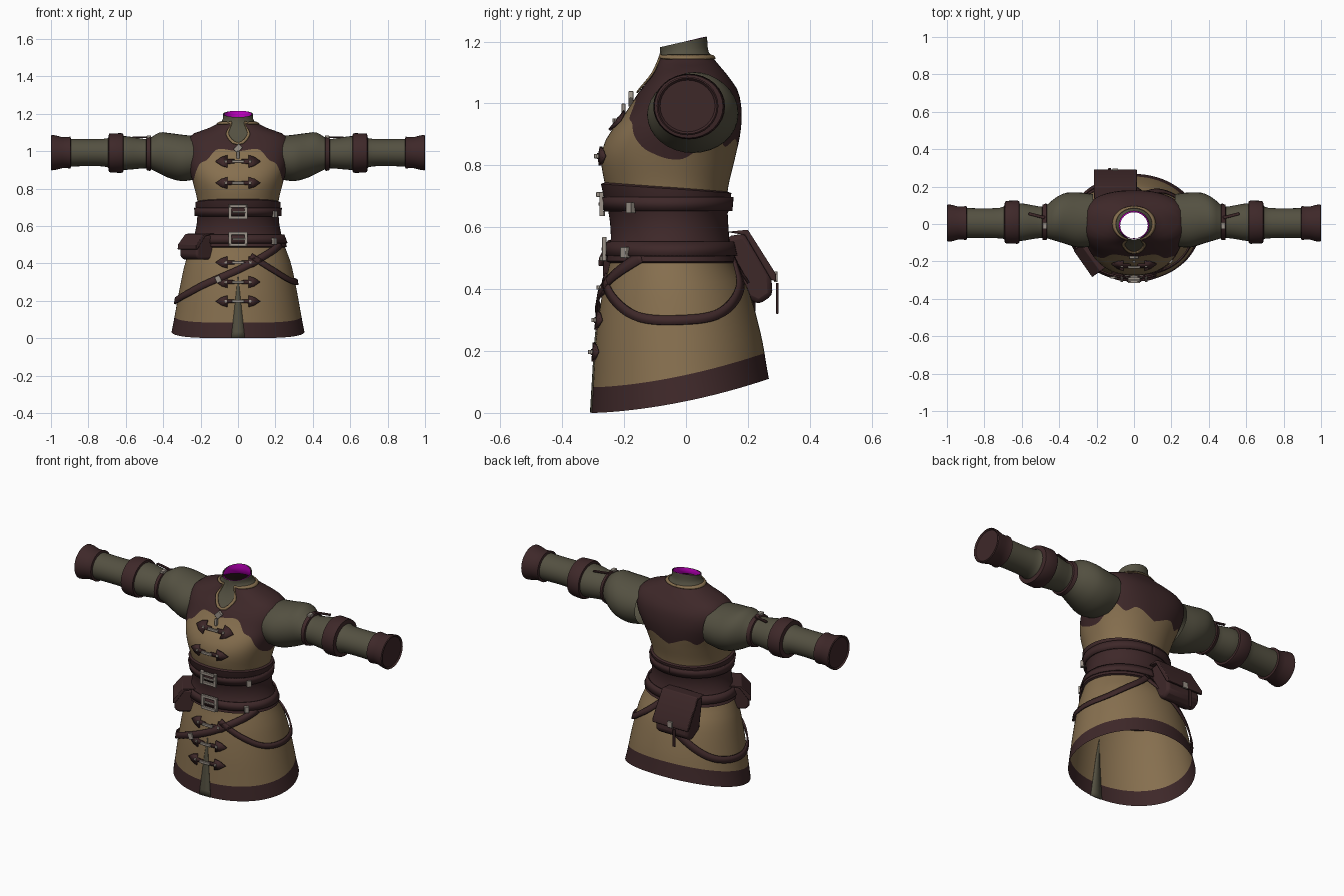
import bpy, bmesh, math
from mathutils import Vector, Matrix

if "Cube" in bpy.data.objects:
    bpy.data.objects.remove(bpy.data.objects["Cube"])


def material(name, rgb):
    m = bpy.data.materials.new(name)
    m.use_nodes = True
    m.diffuse_color = (*rgb, 1)
    m.node_tree.nodes["Principled BSDF"].inputs["Base Color"].default_value = (*rgb, 1)
    return m


LEATHER = material("dark leather", (0.048, 0.021, 0.022))
TAN = material("tan cloth", (0.24, 0.16, 0.078))
GREEN = material("olive cloth", (0.088, 0.081, 0.053))
SILVER = material("dull silver", (0.33, 0.29, 0.25))
LINING = material("magenta lining", (0.6, 0.0, 0.6))


def interp(table, t):
    """Smooth interpolation of table rows keyed by their first value."""
    t = min(max(t, table[0][0]), table[-1][0])
    i = max(k for k in range(len(table) - 1) if table[k][0] <= t)
    a, b = table[i], table[i + 1]
    p, n = table[max(i - 1, 0)], table[min(i + 2, len(table) - 1)]
    h = b[0] - a[0]
    u = (t - a[0]) / h
    out = []
    for k in range(1, len(a)):
        m0 = (b[k] - p[k]) / (b[0] - p[0]) * h
        m1 = (n[k] - a[k]) / (n[0] - a[0]) * h
        out.append((2*u**3 - 3*u*u + 1) * a[k] + (u**3 - 2*u*u + u) * m0
                   + (3*u*u - 2*u**3) * b[k] + (u**3 - u*u) * m1)
    return out


# Torso sections: height, half width, front y, back y, roundness
BODY = [(0, .362, -.306, .30, 1), (.1, .342, -.3, .27, 1), (.25, .315, -.29, .243, 1),
        (.4, .283, -.268, .2, 1), (.49, .25, -.245, .15, 1), (.6, .213, -.235, .128, 1),
        (.72, .215, -.258, .135, .95), (.83, .24, -.275, .16, .9), (.9, .26, -.25, .175, .85),
        (.97, .275, -.195, .18, .8), (1.04, .28, -.15, .168, .8), (1.09, .245, -.11, .135, .8),
        (1.12, .165, -.095, .11, .9), (1.15, .1, -.085, .085, 1), (1.17, .082, -.082, .072, 1),
        (1.22, .08, -.09, .068, 1)]
# Sleeve sections: x, centre z, half height, centre y, half depth
SLEEVE = [(.22, .965, .115, .02, .14), (.3, .964, .124, .022, .147), (.37, .977, .12, .03, .135),
          (.42, .99, .11, .025, .115), (.48, .987, .08, .01, .085), (.54, .988, .083, .01, .09),
          (.6, .99, .09, .01, .1), (.68, .99, .086, .01, .095), (.71, .992, .074, .005, .082),
          (.9, .992, .074, .005, .08), (1, .992, .08, .005, .085)]
# Lower edge of the yoke: angle from the front, height
YOKE = [(0, 1.0), (18, 1.01), (32, .955), (45, .935), (60, .885), (75, .845), (100, .82),
        (128, .895), (142, .86), (158, .885), (180, .84)]


def power(v, e):
    return math.copysign(abs(v) ** e, v)


def body(th, z, off=0):
    w, yf, yb, e = interp(BODY, z)
    s, c = math.sin(th), math.cos(th)
    return Vector((w * power(s, e) + off * s,
                   (yf + yb) / 2 - (yb - yf) / 2 * power(c, e) - off * c, z))


def front(x, z, off=0):
    w, _, _, e = interp(BODY, z)
    return body(math.copysign(math.asin(min(1, abs(x) / w) ** (1 / e)), x), z, off)


def finish(name, bm, mats, solid=0, bevel=0):
    bmesh.ops.recalc_face_normals(bm, faces=bm.faces[:])
    me = bpy.data.meshes.new(name)
    bm.to_mesh(me)
    bm.free()
    ob = bpy.data.objects.new(name, me)
    bpy.context.scene.collection.objects.link(ob)
    for m in mats:
        me.materials.append(m)
    bpy.ops.object.select_all(action='DESELECT')
    ob.select_set(True)
    bpy.context.view_layer.objects.active = ob
    bpy.ops.object.shade_smooth_by_angle(angle=math.radians(35))
    if solid:
        mod = ob.modifiers.new("thickness", 'SOLIDIFY')
        mod.thickness, mod.offset = solid, 0
    if bevel:
        mod = ob.modifiers.new("bevel", 'BEVEL')
        mod.width, mod.segments = bevel, 2
    return ob


def surface(name, rows, mats, pick=None, closed=True, solid=0, cap=False):
    bm = bmesh.new()
    vs = [[bm.verts.new(p) for p in row] for row in rows]
    n = len(rows[0])
    for r in range(len(rows) - 1):
        for i in range(n if closed else n - 1):
            j = (i + 1) % n
            f = bm.faces.new((vs[r][i], vs[r][j], vs[r + 1][j], vs[r + 1][i]))
            f.material_index = pick[r] if pick else 0
    if cap:
        bm.faces.new(vs[-1])
    return finish(name, bm, mats, solid)


def box(name, loc, size, mat, rot=(0, 0, 0), bevel=.002):
    bm = bmesh.new()
    bmesh.ops.create_cube(bm, size=1)
    turn = Matrix.LocRotScale(None, Matrix.Rotation(rot[2], 3, 'Z') @ Matrix.Rotation(rot[1], 3, 'Y'), size)
    bm.transform(Matrix.Translation(loc) @ turn)
    return finish(name, bm, [mat], bevel=bevel)


def ribbon(name, pts, width, off, mat, steps=60, solid=.008):
    table = [(i, math.radians(a), z) for i, (a, z) in enumerate(pts)]
    samples = [interp(table, (len(pts) - 1) * k / steps) for k in range(steps + 1)]
    low, high = [], []
    for k, (th, z) in enumerate(samples):
        a, b = samples[max(k - 1, 0)], samples[min(k + 1, steps)]
        d = Vector(((b[0] - a[0]) * .26, b[1] - a[1])).normalized() * width / 2
        low.append(body(th + d.y / .26, z - d.x, off))
        high.append(body(th - d.y / .26, z + d.x, off))
    surface(name, [low, high], [mat], closed=False, solid=solid)


def plate(name, outline, off, mat):
    bm = bmesh.new()
    bm.faces.new([bm.verts.new(front(x, z, off)) for x, z in outline])
    finish(name, bm, [mat], solid=.009)


def pouch(name, profile, across, half, angle, mat, bevel):
    """Side profile (outward, height) extruded across, facing the given angle."""
    a = math.radians(angle)
    n, t = Vector((math.sin(a), -math.cos(a), 0)), Vector((math.cos(a), math.sin(a), 0))
    bm = bmesh.new()
    ends = [[bm.verts.new(n * d + t * (across + s * half) + Vector((0, 0, z))) for d, z in profile]
            for s in (-1, 1)]
    bm.faces.new(ends[0])
    bm.faces.new(ends[1])
    for i in range(len(profile)):
        j = (i + 1) % len(profile)
        bm.faces.new((ends[0][i], ends[0][j], ends[1][j], ends[1][i]))
    finish(name, bm, [mat], bevel=bevel)


# Tunic body, coloured by the sections between its seams
def back_share(th):
    return (1 - math.cos(th)) / 2


def neck(th):
    th = abs(math.remainder(th, math.tau))
    return 1.15 - .11 * max(0, 1 - th / .35)


def seams(th):
    hem = .11 * back_share(th) ** 1.6
    deg = math.degrees(abs(math.remainder(th, math.tau)))
    return [hem, hem + .083, .49, .715 + .012 * math.cos(th), interp(YOKE, deg)[0],
            neck(th), 1.182 + .034 * back_share(th)]


SEG = 96
angles = [math.tau * i / SEG for i in range(SEG)]
parts = [(2, 0), (10, 1), (5, 0), (7, 1), (12, 0), (4, 2)]
rows, pick = [], []
for s, (count, colour) in enumerate(parts):
    for k in range(count):
        rows.append([body(a, seams(a)[s] + (seams(a)[s + 1] - seams(a)[s]) * k / count) for a in angles])
        pick.append(colour)
rows.append([body(a, seams(a)[-1]) for a in angles])
surface("tunic_body", rows, [LEATHER, TAN, GREEN], pick)
surface("collar_lining", [[body(a, 1.15 + (seams(a)[-1] - 1.15) * k / 3, -.006) for a in angles]
                          for k in range(4)], [LINING])
ribbon("collar_trim", [(d, neck(math.radians(d))) for d in range(-180, 181, 10)], .011, .005, TAN, 144, .006)

# Front slit panel
surface("slit_panel", [[front(x * .036 * (1 - k / 10.2), .33 * k / 10 + .001) for x in (-1, 0, 1)]
                       for k in range(11)], [GREEN], closed=False, solid=.009)

# Waist corset with two belts
corset = [(0, 0), (.02, .012), (.25, .012), (.3, .007), (.5, .009), (.7, .007), (.75, .012), (.98, .013), (1, 0)]
surface("corset", [[body(a, .485 + (.245 + .015 * math.cos(a)) * t, off) for a in angles]
                   for t, off in corset], [LEATHER])
for label, z in (("lower", .53), ("upper", .675)):
    ribbon(label + "_belt", [(d, z) for d in range(-180, 181, 30)], .045, .018, LEATHER, 96)
    for s in (-1, 1):
        box(label + "_buckle_side", front(s * .038, z, .028), (.018, .014, .078), SILVER)
        box(label + "_buckle_bar", front(0, z + s * .031, .028), (.09, .014, .016), SILVER)
    box(label + "_buckle_prong", front(.005, z, .03), (.07, .01, .01), SILVER)
    box(label + "_belt_stud", front(.175, z - .012, .026), (.025, .02, .035), SILVER, (0, 0, .8))

# Slung straps over the skirt
ribbon("long_strap", [(62, .505), (30, .44), (0, .365), (-35, .285), (-60, .23), (-88, .2), (-125, .23),
                      (-160, .35), (-190, .49)], .036, .012, LEATHER, 90)
ribbon("short_strap", [(14, .44), (38, .365), (62, .31), (90, .3), (120, .32), (148, .4), (170, .49)],
       .03, .012, LEATHER, 70)
box("long_strap_buckle", front(-.1, .315, .02), (.028, .012, .036), SILVER, (0, -.4, 0))

# Pouches with flaps
pouch("back_pouch", [(.13, .57), (.19, .58), (.275, .45), (.28, .38), (.235, .35), (.16, .39)],
      .1, .105, 180, LEATHER, .016)
pouch("back_pouch_flap", [(.13, .585), (.2, .592), (.29, .45), (.292, .425), (.275, .43), (.19, .575)],
      .1, .115, 180, LEATHER, .004)
box("back_pouch_clasp", (-.1, .29, .44), (.03, .012, .035), SILVER)
box("back_pouch_tail", (-.13, .295, .37), (.016, .008, .1), LEATHER)
pouch("side_pouch", [(.22, .55), (.29, .55), (.335, .5), (.34, .44), (.32, .42), (.22, .42)],
      .017, .08, -55, LEATHER, .012)
pouch("side_pouch_flap", [(.22, .56), (.295, .558), (.345, .5), (.346, .475), (.335, .475), (.285, .545)],
      .017, .087, -55, LEATHER, .003)

# Toggle closures down the front
half_arrow = [(.018, .009), (.055, .01), (.055, .031), (.085, .022), (.116, 0)]
arrow = half_arrow + [(x, -z) for x, z in half_arrow[-2::-1]]
for z in (.945, .83, .405, .3, .197):
    for s, side in ((1, "left"), (-1, "right")):
        plate(side + "_toggle_tab", [(s * x, z + dz) for x, dz in arrow], .009, LEATHER)
        box(side + "_toggle_stud", front(s * .062, z, .016), (.014, .008, .014), SILVER)
    box("toggle_bar", front(0, z, .016), (.066, .012, .014), SILVER)
box("neck_clasp", front(0, 1.015, .012), (.03, .016, .042), SILVER, (0, .78, 0))
box("neck_clasp_drop", front(0, .98, .014), (.014, .012, .04), SILVER)


# Sleeves, bands and cuffs on both sides
def tube(name, s, stations, mat, cap=False):
    rings = []
    for x, off in stations:
        zc, rz, yc, ry = interp(SLEEVE, x)
        rings.append([Vector((s * x, yc + (ry + off) * math.cos(a), zc + (rz + off) * math.sin(a)))
                      for a in angles[::3]])
    surface(name, rings, [mat], cap=cap)


for s, side in ((1, "left"), (-1, "right")):
    tube(side + "_sleeve", s, [(.22 + .02 * k, 0) for k in range(36)], GREEN)
    tube(side + "_elbow_strap", s, [(.465, 0), (.468, .01), (.488, .01), (.491, 0)], LEATHER)
    tube(side + "_arm_band", s, [(.612, 0), (.614, .012), (.625, .016), (.675, .018), (.69, .02), (.694, 0)], LEATHER)
    tube(side + "_cuff", s, [(.893, 0), (.896, .012), (.91, .009), (.94, .007), (.975, .014),
                             (.996, .015), (1, .01), (.992, .004)], LEATHER, cap=True)
    box(side + "_strap_buckle", (s * .477, -.01, 1.077), (.022, .034, .014), SILVER)
    box(side + "_strap_end", (s * .52, .045, 1.075), (.09, .016, .008), LEATHER, (0, 0, s * .25))
